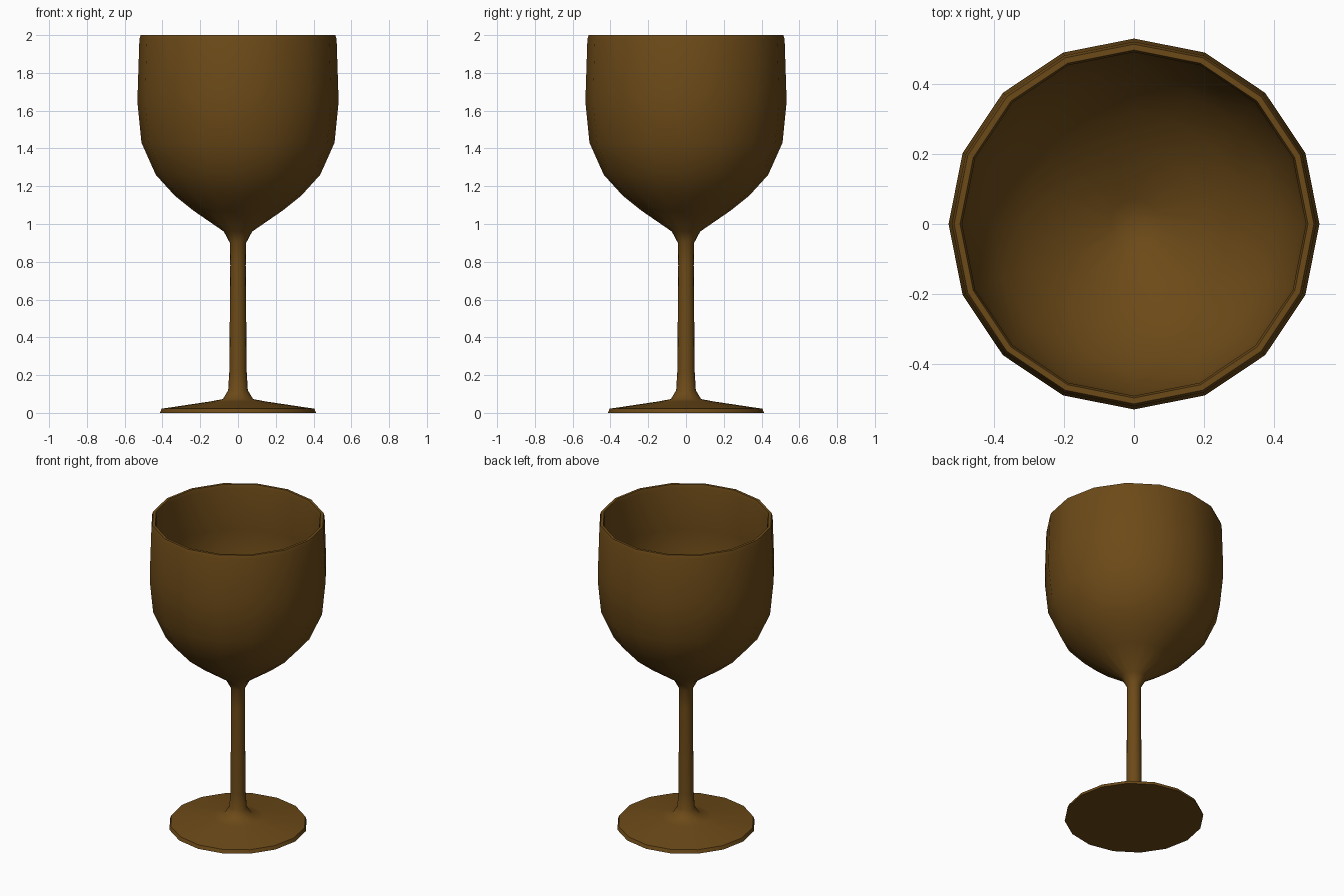
import bpy, bmesh, math

if "Cube" in bpy.data.objects:
    bpy.data.objects.remove(bpy.data.objects["Cube"])

SIDES = 16

# Radius / height profile: foot, stem, bowl outside, rim, bowl inside
profile = [
    (0.0, 0.0), (0.413, 0.0), (0.405, 0.022), (0.15, 0.06), (0.08, 0.073),
    (0.052, 0.12), (0.046, 0.22), (0.041, 0.78), (0.043, 0.9), (0.075, 0.96),
    (0.235, 1.07), (0.335, 1.15), (0.435, 1.26), (0.511, 1.43), (0.531, 1.63),
    (0.531, 1.70), (0.522, 1.98), (0.515, 2.0),
    (0.498, 2.0), (0.492, 1.98), (0.502, 1.70), (0.502, 1.63), (0.482, 1.44),
    (0.411, 1.28), (0.316, 1.175), (0.22, 1.10), (0.07, 1.01), (0.0, 0.99),
]


def lathe(name, points, sides):
    """Spin a profile around z into a closed solid."""
    bm = bmesh.new()
    rings = []
    for r, z in points:
        n = sides if r > 0 else 1
        rings.append([bm.verts.new((r * math.cos(2 * math.pi * i / sides),
                                    r * math.sin(2 * math.pi * i / sides), z))
                      for i in range(n)])
    for a, b in zip(rings, rings[1:]):
        for i in range(sides):
            j = (i + 1) % sides
            quad = [a[i % len(a)], a[j % len(a)], b[j % len(b)], b[i % len(b)]]
            bm.faces.new(list(dict.fromkeys(quad)))
    bmesh.ops.recalc_face_normals(bm, faces=bm.faces)
    mesh = bpy.data.meshes.new(name)
    bm.to_mesh(mesh)
    bm.free()
    obj = bpy.data.objects.new(name, mesh)
    bpy.context.collection.objects.link(obj)
    return obj


goblet = lathe("goblet", profile, SIDES)

# Dark bronze colour
bronze = bpy.data.materials.new("bronze")
bronze.diffuse_color = (0.15, 0.068, 0.009, 1.0)
bronze.use_nodes = True
bronze.node_tree.nodes["Principled BSDF"].inputs["Base Color"].default_value = bronze.diffuse_color
goblet.data.materials.append(bronze)

# Smooth body with crisp foot and rim edges
bpy.context.view_layer.objects.active = goblet
goblet.select_set(True)
bpy.ops.object.shade_smooth_by_angle(angle=math.radians(50))
